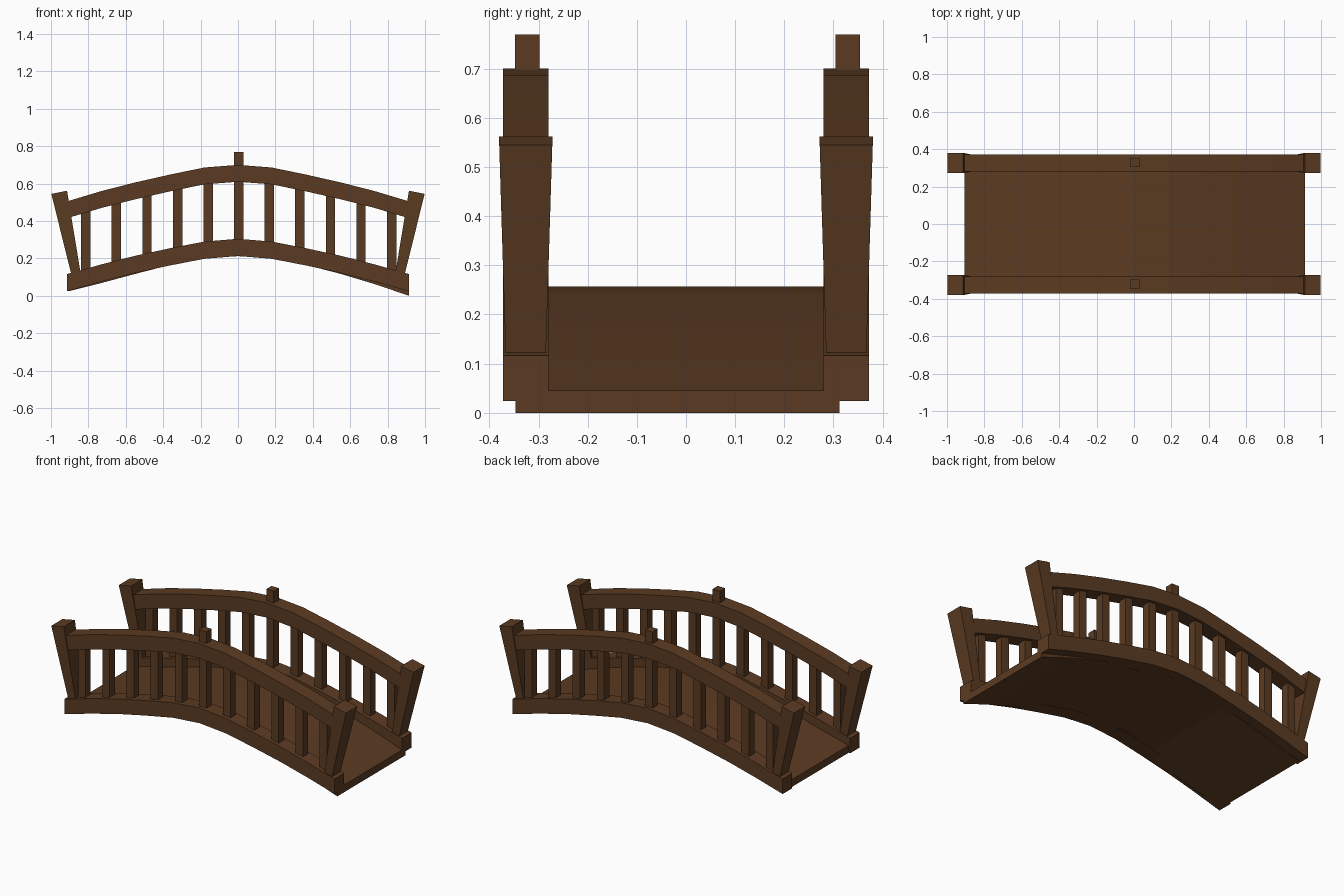
import bpy, bmesh
from mathutils import Vector

cube = bpy.data.objects.get("Cube")
if cube:
    bpy.data.objects.remove(cube, do_unlink=True)

wood = bpy.data.materials.new("dark brown wood")
wood.use_nodes = True
BROWN = (0.105, 0.044, 0.016, 1)
wood.diffuse_color = BROWN
wood.node_tree.nodes["Principled BSDF"].inputs["Base Color"].default_value = BROWN

RAIL_Y = 0.326


def make_object(name, bm):
    bmesh.ops.recalc_face_normals(bm, faces=bm.faces)
    mesh = bpy.data.meshes.new(name)
    bm.to_mesh(mesh)
    bm.free()
    mesh.materials.append(wood)
    obj = bpy.data.objects.new(name, mesh)
    bpy.context.collection.objects.link(obj)


def loft(name, sections):
    """Skin a row of four-cornered cross-sections and cap both ends."""
    bm = bmesh.new()
    rings = [[bm.verts.new(p) for p in s] for s in sections]
    for a, b in zip(rings, rings[1:]):
        for i in range(4):
            j = (i + 1) % 4
            bm.faces.new((a[i], a[j], b[j], b[i]))
    bm.faces.new(rings[0])
    bm.faces.new(rings[-1])
    make_object(name, bm)


def arched_beam(name, path, y0, y1, thick):
    loft(name, [[(x, y0, z), (x, y1, z), (x, y1, z - thick), (x, y0, z - thick)]
                for x, z in path])


def box(name, x, y, z0, z1, size):
    h = size / 2
    loft(name, [[(x - h, y - h, z), (x + h, y - h, z), (x + h, y + h, z), (x - h, y + h, z)]
                for z in (z0, z1)])


def mirrored(half):
    return [(-x, z) for x, z in reversed(half[1:])] + half


def height(path, x):
    for (xa, za), (xb, zb) in zip(path, path[1:]):
        if xa <= x <= xb:
            return za + (zb - za) * (x - xa) / (xb - xa)


# Top edges of the arched rails and the deck
upper = mirrored([(0, 0.70), (0.18, 0.686), (0.365, 0.648), (0.55, 0.606), (0.73, 0.56), (0.91, 0.506)])
lower = mirrored([(0, 0.305), (0.18, 0.29), (0.365, 0.254), (0.55, 0.214), (0.73, 0.168), (0.915, 0.116)])
deck = mirrored([(0, 0.257), (0.19, 0.245), (0.372, 0.208), (0.55, 0.162), (0.73, 0.108), (0.915, 0.045)])
deck[0] = (-0.905, 0.07)
deck[1] = (-0.725, 0.115)

# Deck planks, following the arch
for i, (a, b) in enumerate(zip(deck, deck[1:])):
    arched_beam(f"deck_plank_{i + 1}", [a, b], -0.347, 0.312, 0.045)

for side, s in (("right", -1), ("left", 1)):
    # In the model's frame, left is +x; these sides are front and back railings
    place = "front" if s < 0 else "back"
    yc = RAIL_Y * s
    arched_beam(f"{place}_handrail", upper, yc - 0.046, yc + 0.046, 0.09)
    arched_beam(f"{place}_lower_rail", lower, yc - 0.046, yc + 0.046, 0.092)

    # Balusters; the middle one rises above the handrail
    for i in range(11):
        x = 0.004 + (i - 5) * 0.1635
        top = 0.77 if i == 5 else height(upper, x) - 0.04
        box(f"{place}_baluster_{i + 1}", x, yc + 0.003, height(lower, x) - 0.04, top, 0.05)

    # Leaning, tapered end posts
    for end, e in (("right", -1), ("left", 1)):
        sections = []
        for outer, inner, half in (((0.885, 0.09), (0.838, 0.10), 0.04),
                                   ((0.998, 0.545), (0.914, 0.562), 0.054)):
            (xo, zo), (xi, zi) = outer, inner
            sections.append([(e * xo, yc - half, zo), (e * xi, yc - half, zi),
                             (e * xi, yc + half, zi), (e * xo, yc + half, zo)])
        loft(f"{place}_{end}_end_post", sections)
